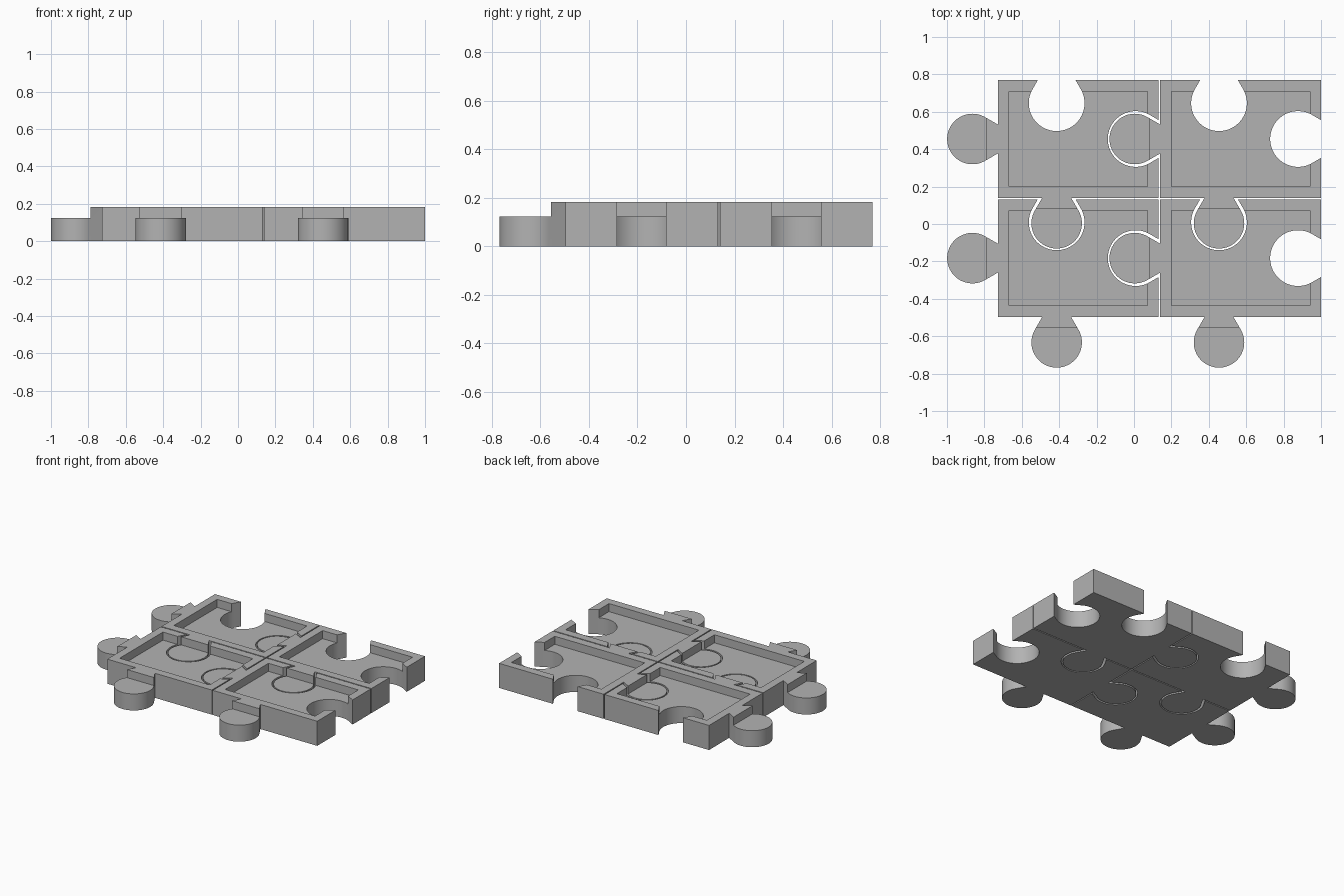
import bpy, bmesh
from math import cos, sin, radians, sqrt
from mathutils import Vector

cube = bpy.data.objects.get("Cube")
if cube:
    bpy.data.objects.remove(cube, do_unlink=True)

WIDTH, DEPTH, GAP = 0.86, 0.629, 0.008
HEIGHT, FLOOR, RIM = 0.183, 0.123, 0.06
SEGMENTS = 56

grey = bpy.data.materials.new("plain grey")
grey.use_nodes = True
colour = (0.45, 0.45, 0.45, 1)
grey.diffuse_color = colour
grey.node_tree.nodes["Principled BSDF"].inputs["Base Color"].default_value = colour


def joint(middle, out, along, sign, reach, radius):
    """Round knob (sign 1) or socket (sign -1) with a straight flared neck."""
    middle, out, along = Vector(middle), Vector(out), Vector(along)
    neck = radius * sqrt(3) / 2 - (reach - radius / 2) / sqrt(3)
    points = [middle - along * neck]
    for i in range(SEGMENTS + 1):
        a = radians(-120 + 240 * i / SEGMENTS)
        points.append(middle + out * sign * (reach + radius * cos(a))
                      + along * radius * sin(a))
    return points + [middle + along * neck]


def make_object(name, bm):
    bmesh.ops.recalc_face_normals(bm, faces=bm.faces)
    mesh = bpy.data.meshes.new(name)
    bm.to_mesh(mesh)
    bm.free()
    mesh.materials.append(grey)
    obj = bpy.data.objects.new(name, mesh)
    bpy.context.collection.objects.link(obj)
    return obj


def add_box(bm, x0, x1, y0, y1, z0, z1):
    verts = bmesh.ops.create_cube(bm, size=1)["verts"]
    for v in verts:
        v.co = (x1 if v.co.x > 0 else x0,
                y1 if v.co.y > 0 else y0,
                z1 if v.co.z > 0 else z0)


# Tile outline: knobs on the front and left, sockets on the right and back
knob = (1, 0.136, 0.135)
socket = (-1, 0.123, 0.149)
mid = DEPTH / 2
outline = [Vector((0, 0))]
outline += joint((mid, 0), (0, -1), (1, 0), *knob)
outline += [Vector((WIDTH, 0))]
outline += joint((WIDTH, mid), (1, 0), (0, 1), *socket)
outline += [Vector((WIDTH, DEPTH))]
outline += joint((mid, DEPTH), (0, 1), (-1, 0), *socket)
outline += [Vector((0, DEPTH))]
outline += joint((0, mid), (-1, 0), (0, -1), *knob)

bm = bmesh.new()
base = bm.faces.new([bm.verts.new((p.x, p.y, 0)) for p in outline])
top = bmesh.ops.extrude_face_region(bm, geom=[base])["geom"]
bmesh.ops.translate(bm, vec=(0, 0, HEIGHT),
                    verts=[g for g in top if isinstance(g, bmesh.types.BMVert)])
tile = make_object("puzzle_tile_front_left", bm)

# Cutter: tray recess, plus lowered tops of both knobs
bm = bmesh.new()
add_box(bm, RIM, WIDTH - RIM, RIM, DEPTH - RIM, FLOOR, 1)
add_box(bm, -1, -RIM, 0, DEPTH, FLOOR, 1)
add_box(bm, 0, WIDTH, -1, -RIM, FLOOR, 1)
cutter = make_object("recess_cutter", bm)
cutter.hide_render = True

cut = tile.modifiers.new("recess", "BOOLEAN")
cut.operation = "DIFFERENCE"
cut.solver = "EXACT"
cut.object = cutter
bpy.ops.object.select_all(action="DESELECT")
tile.select_set(True)
bpy.context.view_layer.objects.active = tile
bpy.ops.object.modifier_apply(modifier=cut.name)
bpy.data.objects.remove(cutter, do_unlink=True)
bpy.ops.object.shade_smooth_by_angle(angle=radians(25))

# Four interlocking copies
left, front = 1 - 2 * WIDTH - GAP, 0.769 - 2 * DEPTH - GAP
for row, row_name in enumerate(("front", "back")):
    for col, side in enumerate(("left", "right")):
        obj = tile
        if row or col:
            obj = tile.copy()
            bpy.context.collection.objects.link(obj)
        # The model's own left is +x
        obj.name = f"puzzle_tile_{row_name}_{'right' if side == 'left' else 'left'}"
        obj.location = (left + col * (WIDTH + GAP), front + row * (DEPTH + GAP), 0)
